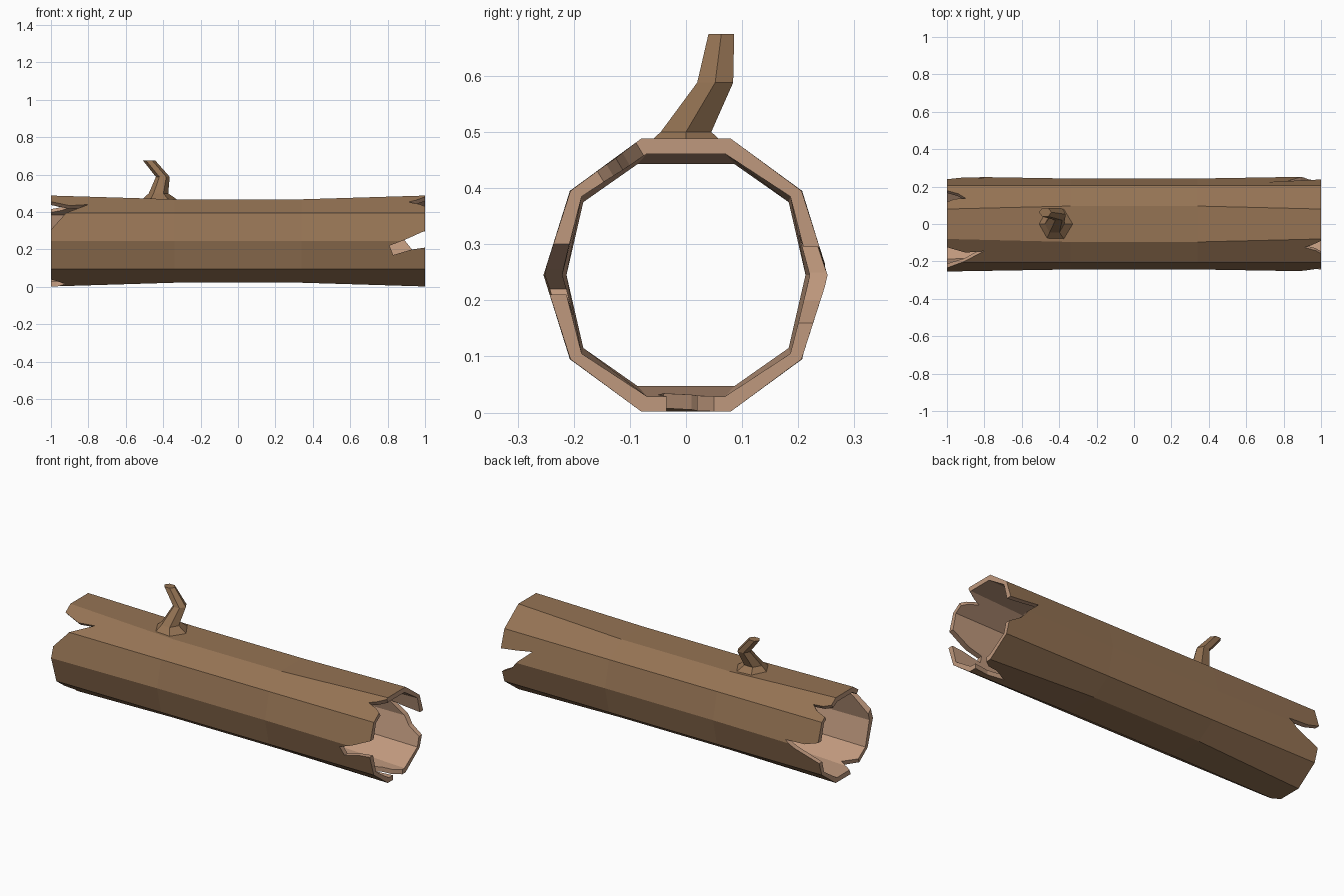
import bpy, bmesh, math
from mathutils import Vector

if "Cube" in bpy.data.objects:
    bpy.data.objects.remove(bpy.data.objects["Cube"])

CZ = 0.245  # height of the log axis


def material(name, rgb):
    m = bpy.data.materials.new(name)
    m.diffuse_color = (*rgb, 1)
    m.use_nodes = True
    m.node_tree.nodes["Principled BSDF"].inputs["Base Color"].default_value = m.diffuse_color
    return m


bark = material("bark brown", (0.30, 0.172, 0.088))
wood = material("inner wood tan", (0.52, 0.315, 0.205))


def finish(bm, name):
    bmesh.ops.recalc_face_normals(bm, faces=bm.faces[:])
    me = bpy.data.meshes.new(name)
    bm.to_mesh(me)
    bm.free()
    me.materials.append(bark)
    me.materials.append(wood)
    ob = bpy.data.objects.new(name, me)
    bpy.context.collection.objects.link(ob)
    return ob


def ring(bm, x, side, mid, top):
    """Ten-sided ring mirrored from one quarter of its outline."""
    (a, b), (c, d) = mid, top
    pts = [(side, 0), (a, b), (c, d), (-c, d), (-a, b),
           (-side, 0), (-a, -b), (-c, -d), (c, -d), (a, -b)]
    return [bm.verts.new((x, y, CZ + z)) for y, z in pts]


def bridge(bm, r1, r2, mat):
    n = len(r1)
    for i in range(n):
        j = (i + 1) % n
        bm.faces.new((r1[i], r1[j], r2[j], r2[i])).material_index = mat


# Hollow log, slightly waisted in the middle
bm = bmesh.new()
outer_end = (0.254, (0.206, 0.150), (0.080, 0.243))
outer_mid = (0.243, (0.207, 0.150), (0.096, 0.223))
inner_end = (0.222, (0.186, 0.140), (0.070, 0.216))
inner_mid = (0.213, (0.183, 0.130), (0.086, 0.198))
xs = (-1, -0.34, 0.34, 1)
outer = [ring(bm, x, *(outer_end if abs(x) == 1 else outer_mid)) for x in xs]
inner = [ring(bm, x, *(inner_end if abs(x) == 1 else inner_mid)) for x in xs]
for k in range(3):
    bridge(bm, outer[k], outer[k + 1], 0)
    bridge(bm, inner[k], inner[k + 1], 1)
for k in (0, 3):
    bridge(bm, outer[k], inner[k], 1)
log = finish(bm, "hollow_log")

# Splintered notches: end, angle round the log, outline as (depth, sideways)
notches = [
    (1, 180, [(0, -.055), (.10, -.01), (.19, .025), (.17, .075), (.07, .045), (0, .035)]),
    (1, 0, [(0, .05), (.09, .06), (.19, .075), (.11, .005), (.07, -.045), (0, -.085)]),
    (1, 121, [(0, -.045), (.05, -.015), (.09, 0), (.03, .02), (0, .04)]),
    (1, 270, [(0, -.035), (.09, -.05), (.19, -.04), (.10, .01), (.04, .02), (0, .05)]),
    (-1, 136, [(0, .12), (.08, .035), (.20, -.04), (.10, -.03), (0, -.065)]),
    (-1, 0, [(0, .045), (.08, .02), (.20, .015), (.15, -.02), (.07, -.05), (0, -.075)]),
    (-1, 53, [(0, -.04), (.06, -.02), (.10, .01), (.04, .015), (0, .035)]),
    (-1, 247, [(0, -.04), (.08, 0), (.03, .025), (0, .045)]),
]
bm = bmesh.new()
for end, deg, pts in notches:
    a = math.radians(deg)
    u = Vector((0, math.cos(a), math.sin(a)))
    v = Vector((0, -math.sin(a), math.cos(a)))
    outline = [(-.05, pts[0][1])] + pts + [(-.05, pts[-1][1])]
    rings = [[bm.verts.new(Vector((end * (1 - d), 0, CZ)) + u * r + v * t)
              for d, t in outline] for r in (0.16, 0.32)]
    bridge(bm, rings[0], rings[1], 1)
    for r in rings:
        bm.faces.new(r).material_index = 1
cutter = finish(bm, "notch_cutter")
cutter.hide_render = True

mod = log.modifiers.new("notches", 'BOOLEAN')
mod.operation = 'DIFFERENCE'
mod.solver = 'EXACT'
mod.object = cutter
bpy.context.view_layer.objects.active = log
log.select_set(True)
bpy.ops.object.modifier_apply(modifier=mod.name)
bpy.data.objects.remove(cutter)

# Broken branch stub: six-sided, with a flared foot and a kink
bm = bmesh.new()
sections = [((-.42, 0, .466), .095), ((-.425, 0, .50), .052),
            ((-.402, .052, .588), .037), ((-.475, .063, .675), .033)]
rings = []
for (x, y, z), r in sections:
    ys = 0.8 if z > 0.65 else 1
    rings.append([bm.verts.new((x + r * math.cos(k * math.pi / 3),
                                y + ys * r * math.sin(k * math.pi / 3), z))
                  for k in range(6)])
for r1, r2 in zip(rings, rings[1:]):
    bridge(bm, r1, r2, 0)
bm.faces.new(rings[0])
bm.faces.new(rings[-1])
finish(bm, "branch_stub")
